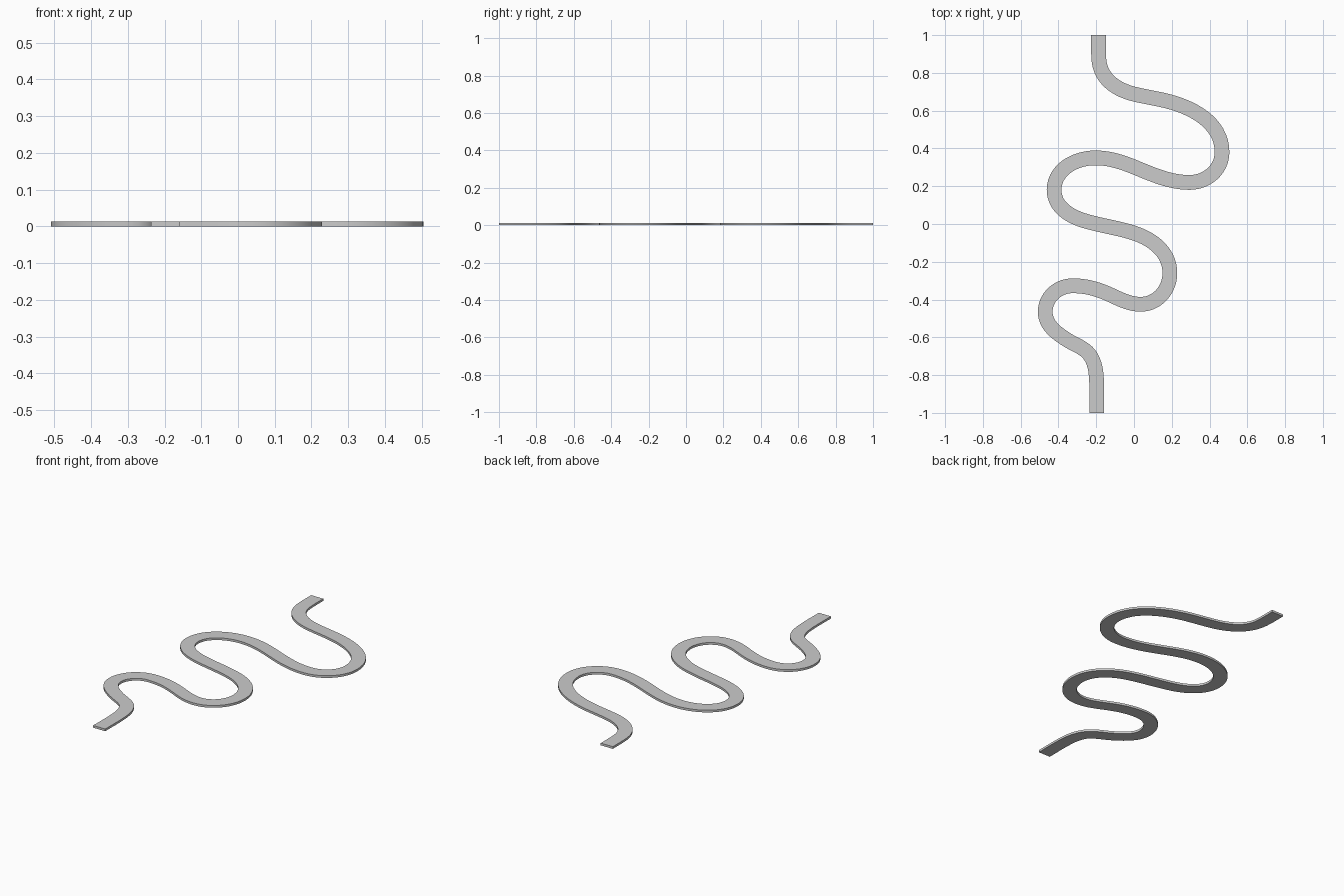
import bpy, bmesh, math
from mathutils import Vector
from mathutils.geometry import interpolate_bezier

if "Cube" in bpy.data.objects:
    bpy.data.objects.remove(bpy.data.objects["Cube"])

HALF_WIDTH = 0.039
HEIGHT = 0.013
STEPS = 14

# Centreline control points: x, y, travel direction in degrees
PATH = [
    (-0.188, 1.000, -90), (-0.186, 0.873, -86), (-0.100, 0.730, -33),
    (0.000, 0.688, -14), (0.210, 0.641, -17), (0.466, 0.380, -90),
    (0.295, 0.220, -180), (0.000, 0.302, -202), (-0.205, 0.350, -180),
    (-0.423, 0.180, -90), (-0.265, 0.018, -17), (0.000, -0.048, -18),
    (0.190, -0.260, -90), (0.035, -0.425, -180), (-0.155, -0.362, -202),
    (-0.325, -0.327, -180), (-0.470, -0.465, -90), (-0.360, -0.610, -33),
    (-0.225, -0.708, -62), (-0.1975, -0.850, -88), (-0.1975, -1.000, -90),
]


def direction(deg):
    a = math.radians(deg)
    return Vector((math.cos(a), math.sin(a), 0))


# Sample the smooth centreline
centre = []
for (x0, y0, a0), (x1, y1, a1) in zip(PATH, PATH[1:]):
    p0, p1 = Vector((x0, y0, 0)), Vector((x1, y1, 0))
    h = (p1 - p0).length * (0.335 + 0.055 * min(1, abs(a1 - a0) / 90))
    pts = interpolate_bezier(p0, p0 + direction(a0) * h,
                             p1 - direction(a1) * h, p1, STEPS + 1)
    centre += pts if not centre else pts[1:]

# Sweep a rectangular section along the centreline
bm = bmesh.new()
rings = []
for i, p in enumerate(centre):
    if i == 0 or i == len(centre) - 1:
        t = Vector((0, -1, 0))
    else:
        t = (centre[i + 1] - centre[i - 1]).normalized()
    side = Vector((-t.y, t.x, 0)) * HALF_WIDTH
    up = Vector((0, 0, HEIGHT))
    rings.append([bm.verts.new(v) for v in
                  (p + side, p - side, p - side + up, p + side + up)])
for a, b in zip(rings, rings[1:]):
    for k in range(4):
        n = (k + 1) % 4
        bm.faces.new((a[k], a[n], b[n], b[k]))
# End caps
bm.faces.new(rings[0])
bm.faces.new(rings[-1])
bmesh.ops.recalc_face_normals(bm, faces=bm.faces)

mesh = bpy.data.meshes.new("winding_path")
bm.to_mesh(mesh)
bm.free()
path = bpy.data.objects.new("winding_path", mesh)
bpy.context.collection.objects.link(path)
bpy.context.view_layer.objects.active = path
path.select_set(True)
bpy.ops.object.shade_smooth_by_angle(angle=math.radians(30))
